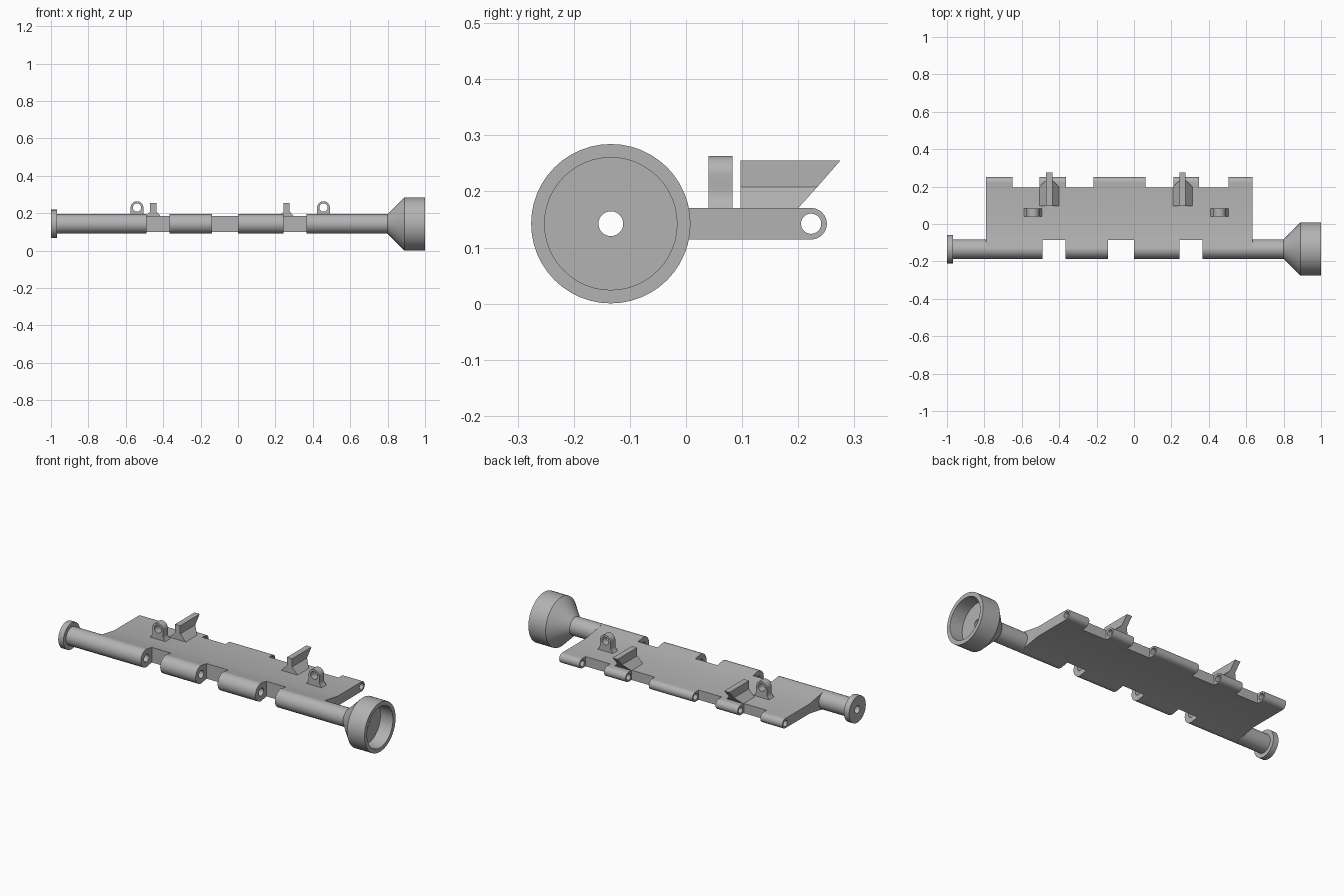
import bpy, bmesh
from math import sin, cos, pi, radians

if "Cube" in bpy.data.objects:
    bpy.data.objects.remove(bpy.data.objects["Cube"])

GREY = (0.45, 0.45, 0.45, 1)
metal = bpy.data.materials.new("plain_grey")
metal.use_nodes = True
metal.diffuse_color = GREY
metal.node_tree.nodes["Principled BSDF"].inputs["Base Color"].default_value = GREY

N = 48                       # sides of round parts
ZC = 0.1425                  # height of the hinge axis
FRONT_Y, REAR_Y = -0.134, 0.223
BORE, BARREL, HALF = 0.022, 0.052, 0.028
NOTCH = 0.048                # front axis to notch floor
LEFT_END, RIGHT_END = 0.633, -0.79


def finish(bm, name):
    bmesh.ops.recalc_face_normals(bm, faces=bm.faces)
    mesh = bpy.data.meshes.new(name)
    bm.to_mesh(mesh)
    bm.free()
    mesh.materials.append(metal)
    ob = bpy.data.objects.new(name, mesh)
    bpy.context.collection.objects.link(ob)
    bpy.ops.object.select_all(action='DESELECT')
    bpy.context.view_layer.objects.active = ob
    ob.select_set(True)
    bpy.ops.object.shade_smooth_by_angle(angle=radians(30))
    return ob


def bridge(bm, loops, closed):
    """Skin a list of equally long vertex rings."""
    count = len(loops) if closed else len(loops) - 1
    for i in range(count):
        a, b = loops[i], loops[(i + 1) % len(loops)]
        for k in range(len(a)):
            j = (k + 1) % len(a)
            bm.faces.new((a[k], a[j], b[j], b[k]))


def lathe(name, profile):
    """Revolve a closed (x, radius) profile about the front axis."""
    bm = bmesh.new()
    bridge(bm, [[bm.verts.new((x, FRONT_Y + r * cos(2 * pi * k / N), ZC + r * sin(2 * pi * k / N)))
                 for k in range(N)] for x, r in profile], True)
    return finish(bm, name)


def eye(name, radius, depth, width, hole, start, end, place):
    """Prism with a hole: round on one side, square with half-width width(d) on the other."""
    outer, inner = [], []
    for k in range(N):
        c, s = cos(2 * pi * k / N), sin(2 * pi * k / N)
        inner.append((hole * c, hole * s))
        if c <= 1e-6:
            outer.append((radius * c, radius * s))
        else:
            m = max(c, abs(s))
            d = depth * c / m
            outer.append((d, width(d) * s / m))
    bm = bmesh.new()
    rings = [(outer, start), (outer, end), (inner, end), (inner, start)]
    bridge(bm, [[bm.verts.new(place(d, w, t)) for d, w in pts] for pts, t in rings], True)
    return finish(bm, name)


def loft(name, sections):
    bm = bmesh.new()
    loops = [[bm.verts.new(p) for p in sec] for sec in sections]
    bridge(bm, loops, False)
    bm.faces.new(loops[0])
    bm.faces.new(loops[-1])
    return finish(bm, name)


# Shaft ends: flange on the right, flared cup on the left
lathe("flanged_shaft", [(-1, BORE), (-1, 0.076), (-0.967, 0.076), (-0.967, BARREL),
                        (RIGHT_END, BARREL), (RIGHT_END, BORE)])
lathe("cup_shaft", [(LEFT_END, BORE), (LEFT_END, BARREL), (0.80, BARREL), (0.89, 0.142), (1, 0.142),
                    (1, 0.118), (0.92, 0.118), (0.92, BORE)])


# Plate, thicker toward the front barrel
def taper(d):
    return BARREL - (BARREL - HALF) * d / -FRONT_Y


y0, y2 = FRONT_Y + NOTCH, REAR_Y - HALF
h = taper(NOTCH)
outline = [(y0, -h), (0, -HALF), (y2, -HALF), (y2, HALF), (0, HALF), (y0, h)]
loft("plate", [[(x, y, ZC + z) for y, z in outline] for x in (RIGHT_END, LEFT_END)])

# Front knuckles
for i, (a, b) in enumerate([(RIGHT_END, -0.49), (-0.366, -0.14), (0, 0.242), (0.366, LEFT_END)]):
    eye(f"front_knuckle_{i + 1}", BARREL, NOTCH, taper, BORE, a, b,
        lambda d, w, x: (x, FRONT_Y + d, ZC + w))

# Rear knuckles
for i, (a, b) in enumerate([(RIGHT_END, -0.65), (-0.505, -0.364), (-0.217, 0.062),
                            (0.21, 0.347), (0.505, LEFT_END)]):
    eye(f"rear_knuckle_{i + 1}", HALF, HALF, lambda d: HALF, 0.018, a, b,
        lambda d, w, x: (x, REAR_Y - d, ZC + w))

# Eyelets with flared feet
top = ZC + HALF
for side, cx in (("right", -0.54), ("left", 0.457)):
    eye(f"{side}_eyelet", 0.034, 0.059, lambda d: 0.034 + max(0, d - 0.035) ** 2 * 26, 0.022, 0.04, 0.083,
        lambda d, w, y: (cx + w, y, top + 0.059 - d))

# Guide horns: wide foot, thin raked blade
for side, cx in (("right", -0.453), ("left", 0.26)):
    loft(f"{side}_horn", [[(cx - w, 0.097, z), (cx + w, 0.097, z), (cx + w, y, z), (cx - w, y, z)]
                          for z, w, y in ((top, 0.052, 0.2), (0.208, 0.0165, 0.234), (0.255, 0.0165, 0.275))])
